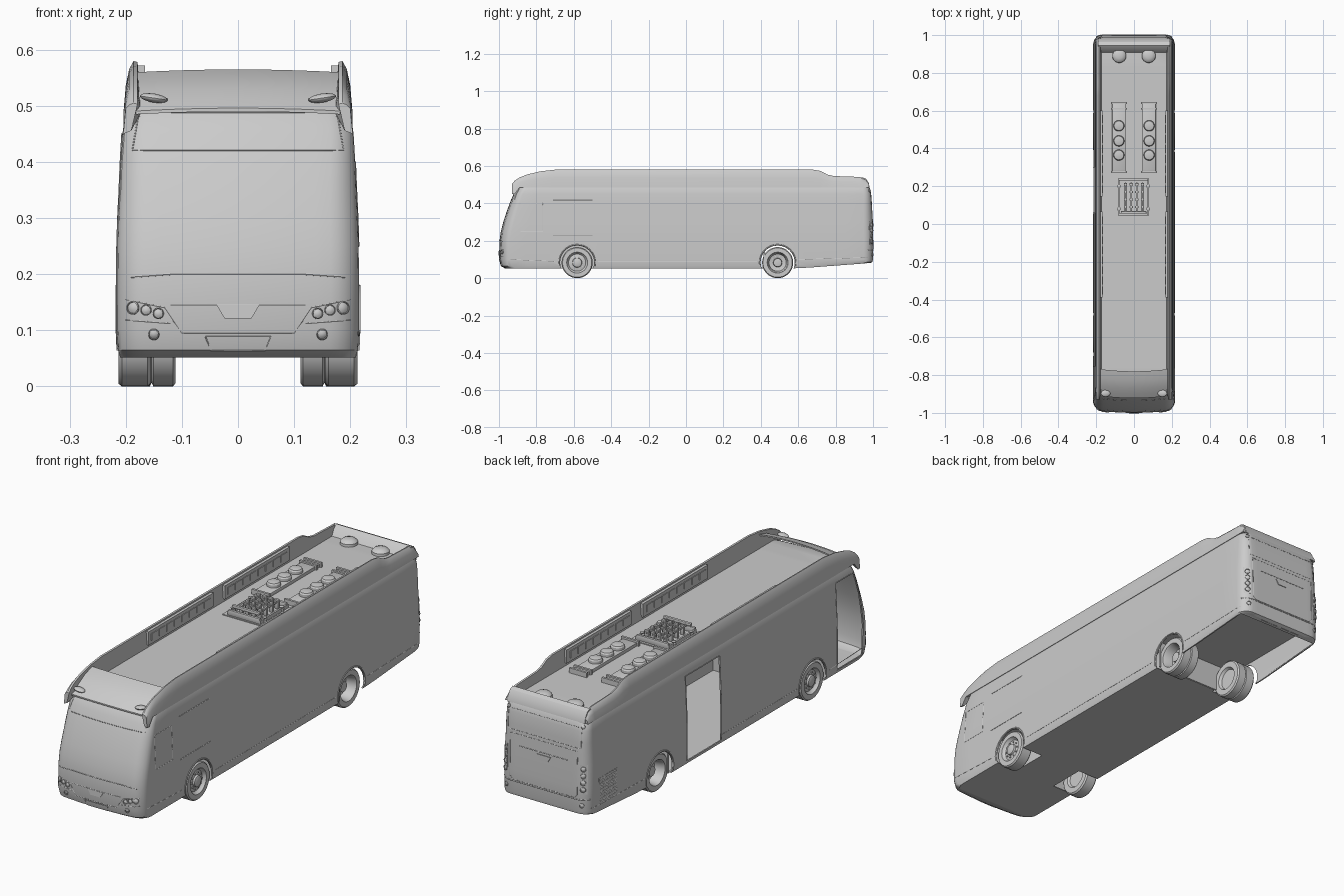
import bpy, bmesh, math
from mathutils import Vector, Matrix
from mathutils.bvhtree import BVHTree

if "Cube" in bpy.data.objects:
    bpy.data.objects.remove(bpy.data.objects["Cube"])

def add(name, bm):
    bmesh.ops.recalc_face_normals(bm, faces=bm.faces)
    me = bpy.data.meshes.new(name)
    bm.to_mesh(me)
    bm.free()
    me.shade_smooth()
    me.set_sharp_from_angle(angle=0.55)
    ob = bpy.data.objects.new(name, me)
    bpy.context.collection.objects.link(ob)
    return ob

def box(name, a, b, bevel=0):
    a, b = Vector(a), Vector(b)
    d = b - a
    bm = bmesh.new()
    m = Matrix.Translation((a + b) / 2) @ Matrix.Diagonal((abs(d.x), abs(d.y), abs(d.z), 1))
    bmesh.ops.create_cube(bm, size=1, matrix=m)
    if bevel:
        bmesh.ops.bevel(bm, geom=bm.edges[:], offset=bevel, segments=2, affect='EDGES', profile=0.5)
    return add(name, bm)

def revolve(name, prof, loc, axis=(0, 0, 1), steps=32):
    """Spin (radius, height) points round an axis."""
    bm = bmesh.new()
    vs = [bm.verts.new((r, 0, h)) for r, h in prof]
    es = [bm.edges.new(p) for p in zip(vs, vs[1:])]
    bmesh.ops.spin(bm, geom=vs + es, axis=(0, 0, 1), cent=(0, 0, 0), steps=steps, angle=2 * math.pi)
    bmesh.ops.remove_doubles(bm, verts=bm.verts[:], dist=1e-5)
    q = Vector((0, 0, 1)).rotation_difference(Vector(axis))
    bm.transform(Matrix.Translation(loc) @ q.to_matrix().to_4x4())
    return add(name, bm)

def loft(rings):
    """Skin closed rings; end caps are strips of quads pairing both halves."""
    bm = bmesh.new()
    R = [[bm.verts.new(p) for p in r] for r in rings]
    n = len(R[0])
    for a, b in zip(R, R[1:]):
        for i in range(n):
            bm.faces.new((a[i], a[(i + 1) % n], b[(i + 1) % n], b[i]))
    for r in (R[0], R[-1]):
        for i in range(n // 2 - 1):
            bm.faces.new((r[i], r[i + 1], r[n - 2 - i], r[n - 1 - i]))
    bmesh.ops.recalc_face_normals(bm, faces=bm.faces)
    return bm

def bake(ob):
    """Apply modifiers / turn curve into mesh."""
    ev = ob.evaluated_get(bpy.context.evaluated_depsgraph_get())
    me = bpy.data.meshes.new_from_object(ev)
    name = ob.name
    bpy.data.objects.remove(ob)
    bm = bmesh.new()
    bm.from_mesh(me)
    return add(name, bm)

# Body: horizontal rounded outlines stacked upwards
def outline(z, w, f, r, rad):
    half = [(0.01 + (w - rad - 0.01) * i / 6, f) for i in range(6)]
    arc = [math.pi / 2 * i / 6 for i in range(7)]
    half += [(w - rad + rad * math.sin(t), f + rad - rad * math.cos(t)) for t in arc]
    half += [(w, f + rad + (r - f - 2 * rad) * i / 20) for i in range(1, 20)]
    half += [(w - rad + rad * math.cos(t), r - rad + rad * math.sin(t)) for t in arc]
    half += [(0.01 + (w - rad - 0.01) * i / 6, r) for i in range(5, -1, -1)]
    pts = []
    for x, y in half:
        rise = 0.03 * max(0, (y - 0.6) / 0.4) * max(0, 0.1 - z) / 0.048
        bow = 0.015 * (x / w) ** 2 * max(0, 1 - (y - f) / 0.1)
        pts.append((x, y + bow, z + rise))
    return pts + [(-x, y, z) for x, y, z in reversed(pts)]

levels = [(0.052, .210, -.968, .985, .05), (0.065, .214, -.99, .997, .05), (0.10, .2155, -1, 1, .05),
          (0.20, .2155, -.997, 1, .05), (0.25, .215, -.99, .999, .05), (0.30, .2135, -.977, .998, .05),
          (0.35, .211, -.961, .996, .048), (0.40, .209, -.943, .994, .045), (0.45, .206, -.922, .99, .04),
          (0.485, .201, -.902, .982, .04), (0.495, .195, -.892, .975, .04), (0.50, .187, -.88, .965, .04)]
bm = loft([outline(*l) for l in levels])
tree = BVHTree.FromBMesh(bm)
body = add("body_shell", bm)

DIRS = {"front": lambda a, b: ((a, -2, b), (0, 1, 0)), "rear": lambda a, b: ((a, 2, b), (0, -1, 0)),
        "right": lambda a, b: ((2, a, b), (-1, 0, 0)), "left": lambda a, b: ((-2, a, b), (1, 0, 0))}
def hit(side, a, b):
    o, d = DIRS[side](a, b)
    return tree.ray_cast(Vector(o), Vector(d))[:2]

def seam(name, side, pts, closed=False, depth=0.0013):
    """Thin trim line laid on the body surface."""
    pts = pts + pts[:1] if closed else pts
    out = []
    for (a, b), (c, d) in zip(pts, pts[1:]):
        n = max(1, int(math.hypot(c - a, d - b) / 0.02))
        out += [hit(side, a + (c - a) * i / n, b + (d - b) * i / n)[0] for i in range(n + 1)]
    out = [p for p in out if p]
    cu = bpy.data.curves.new(name, 'CURVE')
    cu.dimensions, cu.bevel_depth, cu.bevel_resolution = '3D', depth, 1
    sp = cu.splines.new('POLY')
    sp.points.add(len(out) - 1)
    for q, p in zip(sp.points, out):
        q.co = (*p, 1)
    ob = bpy.data.objects.new(name, cu)
    bpy.context.collection.objects.link(ob)
    return bake(ob)

def plate(name, side, pts, t=0.003):
    """Small raised panel following the body surface."""
    hs = [hit(side, *p) for p in pts]
    bm = bmesh.new()
    f = bm.faces.new([bm.verts.new(p - n * 0.003) for p, n in hs])
    new = bmesh.ops.extrude_face_region(bm, geom=[f])["geom"]
    for v, (p, n) in zip([v for v in new if isinstance(v, bmesh.types.BMVert)], hs):
        v.co += n * (t + 0.003)
    return add(name, bm)

def lamp(name, side, a, b, r):
    p, n = hit(side, a, b)
    revolve(name, [(r, -.004), (r, .003), (r * .85, .004), (r * .8, .001), (r * .45, .003), (0, .004)], p, n, 24)

def rect(a, b, c, d):
    return [(a, b), (c, b), (c, d), (a, d)]

# Hollow the body and cut doors, wheel arches and the rear underside
sol = body.modifiers.new("shell", 'SOLIDIFY')
sol.thickness, sol.offset = 0.006, -1
WF, WR = -0.582, 0.49
cut = [box("cut_mid_door", (-.3, .06, .066), (-.12, .30, .44)),
       box("cut_under", (-.204, .42, -.1), (.204, .965, .092))]
door = [(-.755, .068), (-.93, .068), (-.935, .2), (-.915, .35), (-.885, .45), (-.755, .45)]
cut.append(add("cut_front_door", loft([[(x, y, z) for y, z in door] for x in (-.3, -.165)])))
for s in (1, -1):
    for y in (WF, WR):
        cut.append(revolve("cut_arch", [(0, 0), (.091, 0), (.091, .2), (0, .2)], (s * .105, y, .083), (s, 0, 0), 40))
for c in cut:
    m = body.modifiers.new("cut", 'BOOLEAN')
    m.object, m.operation, m.solver = c, 'DIFFERENCE', 'EXACT'
    c.hide_render = True
body = bake(body)
for c in cut:
    bpy.data.objects.remove(c)

# Raised rear floor, step and front wheel housings
box("rear_floor", (-.208, .42, .175), (.208, .975, .183))
box("floor_step", (-.206, .415, .054), (.206, .423, .183))
for s in (1, -1):
    box("housing_inner", (s * .098, -.68, .055), (s * .103, -.485, .185))
    box("housing_top", (s * .098, -.68, .18), (s * .208, -.485, .185))
    for y in (-.68, -.49):
        box("housing_end", (s * .098, y, .055), (s * .208, y + .005, .185))

# Driver area
box("dashboard", (0, -.95, .06), (.19, -.88, .2), .01)
box("seat_base", (.08, -.84, .06), (.16, -.76, .16), .01)
box("seat_back", (.08, -.77, .15), (.16, -.745, .29), .008)
box("driver_partition", (.03, -.72, .06), (.205, -.715, .4))

# Wheels: single front, wide twin rear
front_p = [(0, .01), (.045, .01), (.052, 0), (.077, 0), (.083, .006), (.083, .052), (.078, .058), (.056, .058),
           (.052, .05), (.046, .044), (.026, .048), (.024, .056), (.014, .06), (0, .06)]
rear_p = [(0, .012), (.045, .012), (.052, 0), (.077, 0), (.083, .005), (.083, .04), (.076, .043), (.083, .046),
          (.083, .084), (.078, .09), (.056, .09), (.052, .082), (.046, .045), (.024, .04), (.022, .066), (0, .07)]
for s in (1, -1):
    for nm, prof, x, y, bh in (("front", front_p, .155, WF, .046), ("rear", rear_p, .111, WR, .042)):
        revolve(nm + "_wheel", prof, (s * x, y, .083), (s, 0, 0), 40)
        for k in range(10):
            a = k * math.pi / 5
            revolve("wheel_bolt", [(.0035, 0), (.0035, .008), (0, .008)],
                    (s * (x + bh - .003), y + .035 * math.cos(a), .083 + .035 * math.sin(a)), (s, 0, 0), 6)
        side = "right" if s > 0 else "left"
        arch = [(y + .096 * math.cos(t * math.pi / 16), .083 + .096 * math.sin(t * math.pi / 16)) for t in range(-3, 20)]
        seam(nm + "_arch_trim", side, [p for p in arch if p[1] > .055], depth=.003)

# Roof side fairings
tops = [(-.93, .505), (-.915, .522), (-.89, .538), (-.85, .554), (-.78, .571), (-.7, .58), (.68, .58), (.72, .573),
        (.755, .554), (.79, .546), (.93, .541), (.96, .53), (.978, .505)]
for s in (1, -1):
    rings = []
    for y, t in tops:
        b = .45 if y < -.9 else .484
        h = t - .484
        rings.append([(s * .2045, y, b), (s * .2, y, .484 + h * .55), (s * .194, y, .484 + h * .85),
                      (s * .186, y, t), (s * .179, y, t - .002), (s * (.19 if y < -.9 else .172), y, b + .006)])
    add("roof_fairing", loft(rings))

# Sloped front roof panel and rear roof rim
slope = [(-.922, .496), (-.9, .512), (-.87, .531), (-.83, .551), (-.78, .565)]
prof = slope + [(y, z - .006) for y, z in reversed(slope)]
add("front_roof_panel", loft([[(x, y + .012 * (x / .18) ** 2, z - .005 * (x / .18) ** 2) for y, z in prof]
                              for x in [-.182 + .0364 * i for i in range(11)]]))
rim = [(.905, .497), (.925, .525), (.945, .539), (.963, .531), (.977, .51), (.982, .484)]
add("rear_roof_rim", loft([[(x, y, z) for y, z in rim] for x in (-.19, -.1, 0, .1, .19)]))
for s in (1, -1):
    bm = bmesh.new()
    bmesh.ops.create_uvsphere(bm, u_segments=20, v_segments=10, radius=1, matrix=Matrix.Translation(
        (s * .15, -.897, .514)) @ Matrix.Rotation(-s * .15, 4, 'Y') @ Matrix.Diagonal((.025, .018, .008, 1)))
    add("roof_marker_lamp", bm)

# Roof equipment
for s in (1, -1):
    revolve("roof_dome", [(.037, 0), (.036, .012), (.028, .02), (.015, .024), (0, .025)], (s * .078, .89, .499))
    x = s * .08
    box("cooling_unit_base", (x - .036, .28, .499), (x + .036, .64, .515), .003)
    for y in (.275, .61, .64):
        box("cooling_unit_bar", (x - .043, y - .005, .499), (x + .043, y + .005, .522))
    for y in (.365, .44, .52):
        revolve("cooling_fan", [(.029, 0), (.029, .012), (.025, .018), (.012, .021), (0, .021)], (x, y, .514))
    # louvre panels inside the fairings
    for y0 in (-.39, .145):
        box("louvre_panel", (s * .166, y0, .512), (s * .178, y0 + .455, .572))
        for k in range(8):
            yy = y0 + .018 + k * .053
            box("louvre_slot", (s * .163, yy, .528), (s * .167, yy + .042, .558))

# Folded current collector
box("collector_base", (-.105, .04, .499), (.1, .25, .504))
for y in (.05, .235):
    box("collector_cross_bar", (-.08, y - .006, .504), (.075, y + .006, .528), .002)
for x in (-.08, .075):
    box("collector_side_rail", (x - .004, .045, .504), (x + .004, .24, .52))
    for y in (.08, .2):
        revolve("collector_insulator", [(.01, 0), (.01, .01), (.006, .014), (.01, .02), (0, .024)], (x, y, .504), steps=16)
for x in (-.045, -.015, .015, .045):
    box("collector_arm", (x - .004, .06, .53), (x + .004, .22, .54), .002)
    for y in (.09, .13, .17, .21):
        box("collector_joint", (x - .009, y - .006, .504), (x + .009, y + .006, .546), .002)
box("collector_head", (-.07, .055, .535), (.065, .068, .548), .003)

# Front details
seam("visor_edge", "front", [(-.188, .421), (.188, .421), (.178, .48), (.165, .488), (-.165, .488), (-.178, .48)], True)
seam("windscreen_base", "front", [(-.19, .195), (-.12, .2), (.12, .2), (.19, .195)], depth=.002)
seam("front_hood_line", "front", [(-.2, .155), (-.13, .14), (-.1, .095), (.1, .095), (.13, .14), (.2, .155)])
seam("front_grille_line", "front", [(-.12, .145), (.12, .145)])
plate("front_badge_plate", "front", [(-.038, .145), (.038, .145), (.024, .121), (-.024, .121)])
seam("number_plate_edge", "front", [(-.058, .089), (.058, .089), (.048, .064), (-.048, .064)], True)
for s in (1, -1):
    for x, z, r in ((.187, .14, .012), (.164, .136, .01), (.142, .13, .01), (.15, .093, .01)):
        lamp("headlight", "front", s * x, z, r)
    seam("headlight_edge", "front", [(s * .2, .118), (s * .12, .112)])

# Rear details
seam("engine_hatch_edge", "rear", [(-.165, .36), (.165, .36), (.165, .17), (.15, .155), (-.15, .155), (-.165, .17)], True)
seam("rear_window_edge", "rear", rect(-.18, .375, .18, .465), True)
seam("rear_bumper_line", "rear", [(-.21, .15), (.21, .15)], depth=.003)
seam("hatch_crease", "rear", [(-.12, .31), (.12, .31)], depth=.002)
plate("rear_badge_plate", "rear", [(-.035, .3), (.035, .3), (.022, .277), (-.022, .277)])
for s in (1, -1):
    plate("tail_light_panel", "rear", rect(s * .177, .175, s * .203, .305), .002)
    for z in (.195, .225, .255, .285):
        lamp("tail_light", "rear", s * .19, z, .0115)
    lamp("reversing_lamp", "rear", s * .185, .125, .01)
    lamp("high_lamp", "rear", s * .182, .468, .009)

# Side details
seam("driver_window_edge", "right", rect(-.885, .25, -.765, .4), True)
for z in (.23, .418):
    seam("side_hatch_rail", "right", [(-.71, z), (-.5, z)], depth=.002)
for side in ("right", "left"):
    seam("skirt_line_rear", side, [(.6, .1), (.97, .11)])
    seam("skirt_line_front", side, [(-.7, .09), (-.95, .1)])
    seam("skirt_line_mid", side, [(-.47, .09), (.055 if side == "left" else .38, .09)])
plate("side_grille", "left", rect(.79, .1, .92, .225), .001)
for k in range(9):
    seam("side_grille_slat", "left", [(.795, .108 + k * .0135), (.915, .108 + k * .0135)], depth=.0025)
seam("mid_door_frame", "left", [(.06, .07), (.06, .44), (.3, .44), (.3, .07)], depth=.002)
seam("front_door_frame", "left", door, True, depth=.002)
